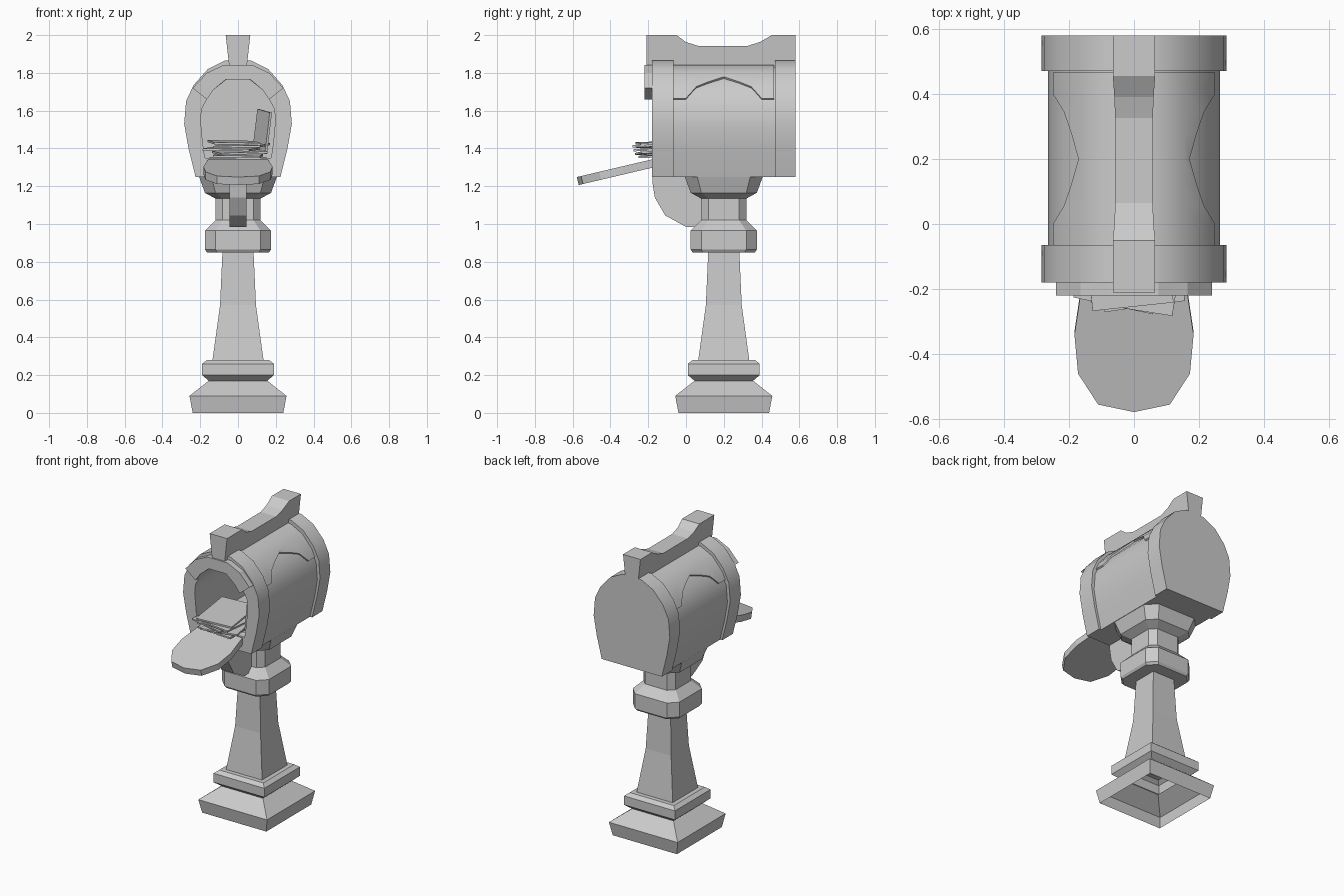
import bpy, bmesh, math
from mathutils import Vector

if "Cube" in bpy.data.objects:
    bpy.data.objects.remove(bpy.data.objects["Cube"])

PY = 0.2  # post centre along y


def loft(name, rings, cap_start=True, cap_end=True, smooth=None):
    """Skin closed rings of equal point count."""
    bm = bmesh.new()
    vs = [[bm.verts.new(p) for p in r] for r in rings]
    n = len(rings[0])
    for a, b in zip(vs, vs[1:]):
        for i in range(n):
            j = (i + 1) % n
            bm.faces.new((a[i], a[j], b[j], b[i]))
    if cap_start:
        bm.faces.new(vs[0][::-1])
    if cap_end:
        bm.faces.new(vs[-1])
    bmesh.ops.remove_doubles(bm, verts=bm.verts, dist=0.0001)
    bmesh.ops.recalc_face_normals(bm, faces=bm.faces)
    me = bpy.data.meshes.new(name)
    bm.to_mesh(me)
    bm.free()
    ob = bpy.data.objects.new(name, me)
    bpy.context.collection.objects.link(ob)
    if smooth:
        bpy.ops.object.select_all(action='DESELECT')
        ob.select_set(True)
        bpy.context.view_layer.objects.active = ob
        bpy.ops.object.shade_smooth_by_angle(angle=math.radians(smooth))
    return ob


def square(h, z):
    return [(x * h, PY + y * h, z) for x, y in ((-1, -1), (1, -1), (1, 1), (-1, 1))]


def octagon(h, z, k=0.68):
    pts = ((-k, -1), (k, -1), (1, -k), (1, k), (k, 1), (-k, 1), (-1, k), (-1, -k))
    return [(x * h, PY + y * h, z) for x, y in pts]


def mirrored(half):
    return half + [(-x, z) for x, z in reversed(half)]


def at_y(profile, y):
    return [(x, y, z) for x, z in profile]


# Square post, hollow underneath
post = [(.24, 0), (.257, .09), (.155, .17), (.19, .2), (.19, .26), (.165, .28),
        (.135, .28), (.095, .57), (.082, .86)]
loft("post", [square(h, z) for h, z in post], cap_start=False)

# Chamfered collar and neck
collar = [(.165, .85), (.175, .865), (.175, .965), (.12, 1.02), (.12, 1.135),
          (.175, 1.165), (.21, 1.26)]
loft("collar", [octagon(h, z) for h, z in collar])

# Mailbox shell: tunnel, front rim, barrel, back rim
rim_half = [(.225, 1.25), (.262, 1.4), (.285, 1.53), (.275, 1.65), (.235, 1.735),
            (.16, 1.82), (.07, 1.865)]
open_half = [(.175, 1.35), (.187, 1.43), (.198, 1.55), (.192, 1.61), (.165, 1.66),
             (.13, 1.71), (.06, 1.765)]
barrel_half = [(x * .93, 1.25 + (z - 1.25) * .945) for x, z in rim_half]
rim, opening, barrel = mirrored(rim_half), mirrored(open_half), mirrored(barrel_half)
loft("mailbox_body", [at_y(opening, .46), at_y(opening, -.18), at_y(rim, -.18),
                      at_y(rim, -.065), at_y(barrel, -.065), at_y(barrel, .47),
                      at_y(rim, .47), at_y(rim, .58)], smooth=32)


# Roof sheet with an arched lower edge on each side
def clipped(h):
    pts = []
    for (x0, z0), (x1, z1) in zip(barrel_half, barrel_half[1:]):
        if z0 <= h <= z1:
            t = (h - z0) / (z1 - z0)
            edge = (x0 + (x1 - x0) * t, h)
    for p in barrel_half[3:]:
        pts.append(p if p[1] > h else edge)
    return mirrored([edge] + pts)


def roof_ring(y, h):
    inner = clipped(h)
    outer = [(x * 1.035, 1.5 + (z - 1.5) * 1.035) for x, z in inner]
    return at_y(outer + inner[::-1], y)


arch = [(-.066, 1.66), (.0, 1.66), (.055, 1.72), (.12, 1.745), (.2, 1.77)]
arch += [(.4 - y, h) for y, h in reversed(arch[:-1])]
loft("roof_sheet", [roof_ring(y, h) for y, h in arch], smooth=32)

# Arched visor over the opening
visor = mirrored([(.24, 1.72), (.165, 1.8), (.075, 1.842)])
visor_in = mirrored([(.165, 1.66), (.13, 1.71), (.065, 1.765)])
outline = visor + visor_in[::-1]
loft("visor", [at_y(outline, -.22), at_y(outline, -.17)])

# Saddle-shaped ridge, wider at the top
ridge = [(-.21, 2), (-.05, 2), (0, 1.963), (.065, 1.943), (.325, 1.943),
         (.39, 1.963), (.455, 2), (.58, 2)]


def ridge_ring(y, z):
    w = .045 + .02 * (z - 1.84) / .16
    return [(-.045, y, 1.82), (.045, y, 1.82), (w, y, z), (-w, y, z)]


loft("top_ridge", [ridge_ring(y, z) for y, z in ridge])

# Curved bracket under the front
fin = [(-.178, 1.26), (-.178, 1.22), (-.165, 1.14), (-.11, 1.045), (0, .985),
       (.07, .985), (.1, 1.01), (.1, 1.26)]
loft("bracket", [[(x, y, z) for y, z in fin] for x in (-.045, .045)])

# Open door, sloping forward and down
door_half = [(.15, -.13), (.165, -.22), (.183, -.34), (.172, -.46), (.11, -.555)]
door = door_half + [(0, -.578)] + [(-x, y) for x, y in reversed(door_half)]
door_top = [(x, y, 1.342 + (y + .18) * .235) for x, y in door]
loft("door", [door_top, [(x, y + .01, z - .042) for x, y, z in door_top]])


# Letters
def letter(name, loc, size, rot):
    sx, sy, sz = (s / 2 for s in size)
    ob = loft(name, [[(x * sx, y * sy, s * sz) for x, y in
                      ((-1, -1), (1, -1), (1, 1), (-1, 1))] for s in (-1, 1)])
    ob.location = loc
    ob.rotation_euler = [math.radians(a) for a in rot]


stack = [(0, -.08, 1.362, -3, 1), (.01, -.09, 1.38, 8, -2), (-.03, -.09, 1.398, -12, 1),
         (.02, -.1, 1.415, -9, -1), (-.02, -.09, 1.431, 6, 1)]
for i, (x, y, z, turn, roll) in enumerate(stack):
    letter(f"letter_{i + 1}", (x, y, z), (.25, .33, .011), (2, roll, turn))
letter("leaning_letter", (.128, .0, 1.49), (.012, .28, .22), (4, 6, 14))
